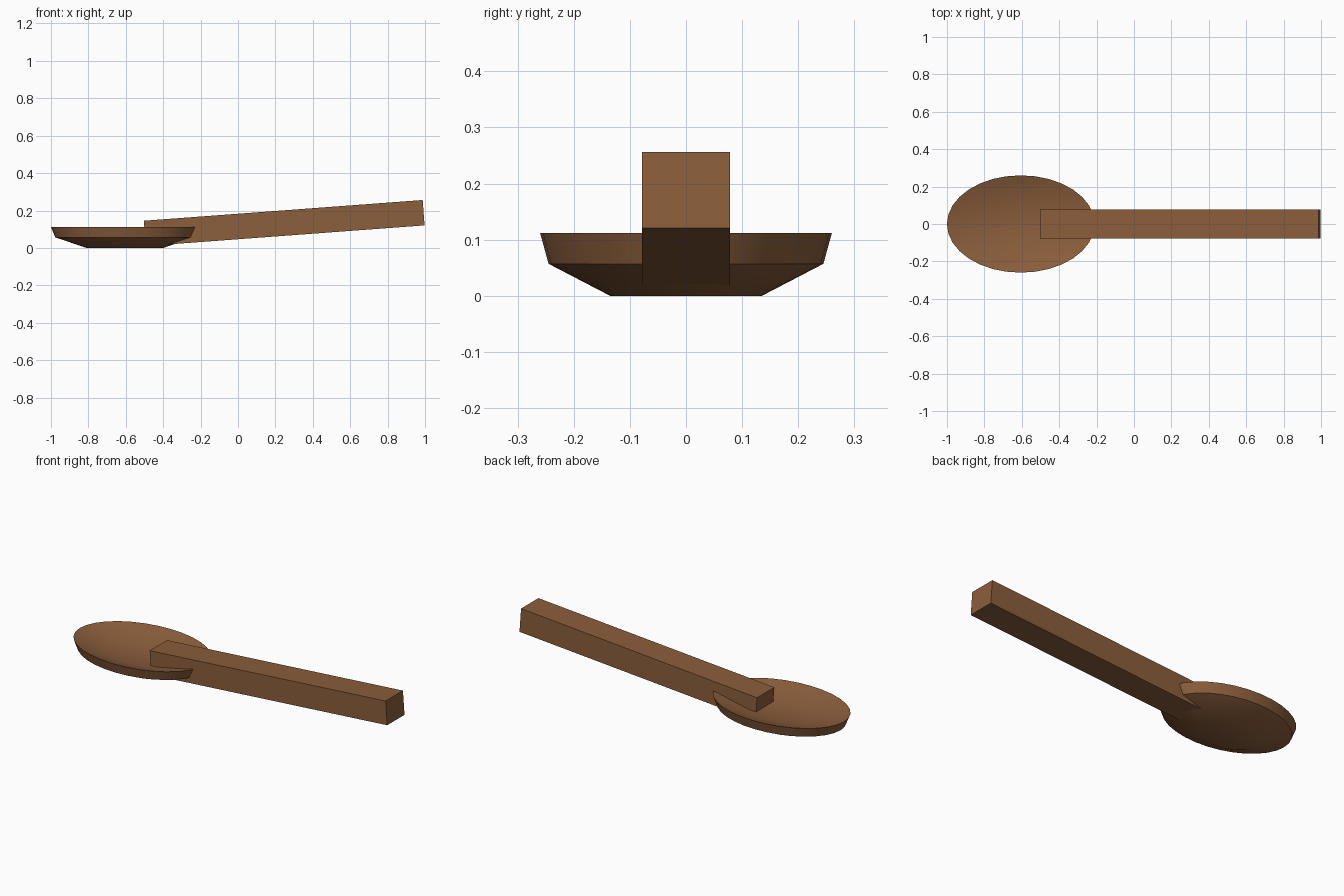
import bpy, bmesh, math

cube = bpy.data.objects.get("Cube")
if cube:
    bpy.data.objects.remove(cube, do_unlink=True)

# Brown wood
wood = bpy.data.materials.new("brown_wood")
wood.use_nodes = True
color = (0.258, 0.112, 0.045, 1)
wood.diffuse_color = color
wood.node_tree.nodes["Principled BSDF"].inputs["Base Color"].default_value = color


def add_object(name, bm):
    bmesh.ops.recalc_face_normals(bm, faces=bm.faces)
    mesh = bpy.data.meshes.new(name)
    bm.to_mesh(mesh)
    bm.free()
    mesh.materials.append(wood)
    obj = bpy.data.objects.new(name, mesh)
    bpy.context.collection.objects.link(obj)
    return obj


# Bowl: closed profile of (radius, height), swept round an ellipse
SEGMENTS = 32
profile = [(0.52, 0), (0.942, 0.057), (1, 0.112), (0.87, 0.1), (0.465, 0.063)]
bm = bmesh.new()
rings = []
for radius, z in profile:
    ring = []
    for i in range(SEGMENTS):
        a = math.tau * i / SEGMENTS
        ring.append(bm.verts.new((0.395 * radius * math.cos(a), 0.26 * radius * math.sin(a), z)))
    rings.append(ring)
for lower, upper in zip(rings, rings[1:]):
    for i in range(SEGMENTS):
        j = (i + 1) % SEGMENTS
        bm.faces.new((lower[i], lower[j], upper[j], upper[i]))
bm.faces.new(rings[0])
bm.faces.new(rings[-1])
bowl = add_object("bowl", bm)
bowl.location.x = -0.605
bpy.ops.object.select_all(action="DESELECT")
bowl.select_set(True)
bpy.context.view_layer.objects.active = bowl
bpy.ops.object.shade_smooth_by_angle(angle=math.radians(35))

# Handle: square bar rising gently away from the bowl
bm = bmesh.new()
bmesh.ops.create_cube(bm, size=1)
bmesh.ops.scale(bm, vec=(1.495, 0.156, 0.136), verts=bm.verts)
handle = add_object("handle", bm)
handle.location = (0.247, 0, 0.133)
handle.rotation_euler.y = -math.radians(4.25)
